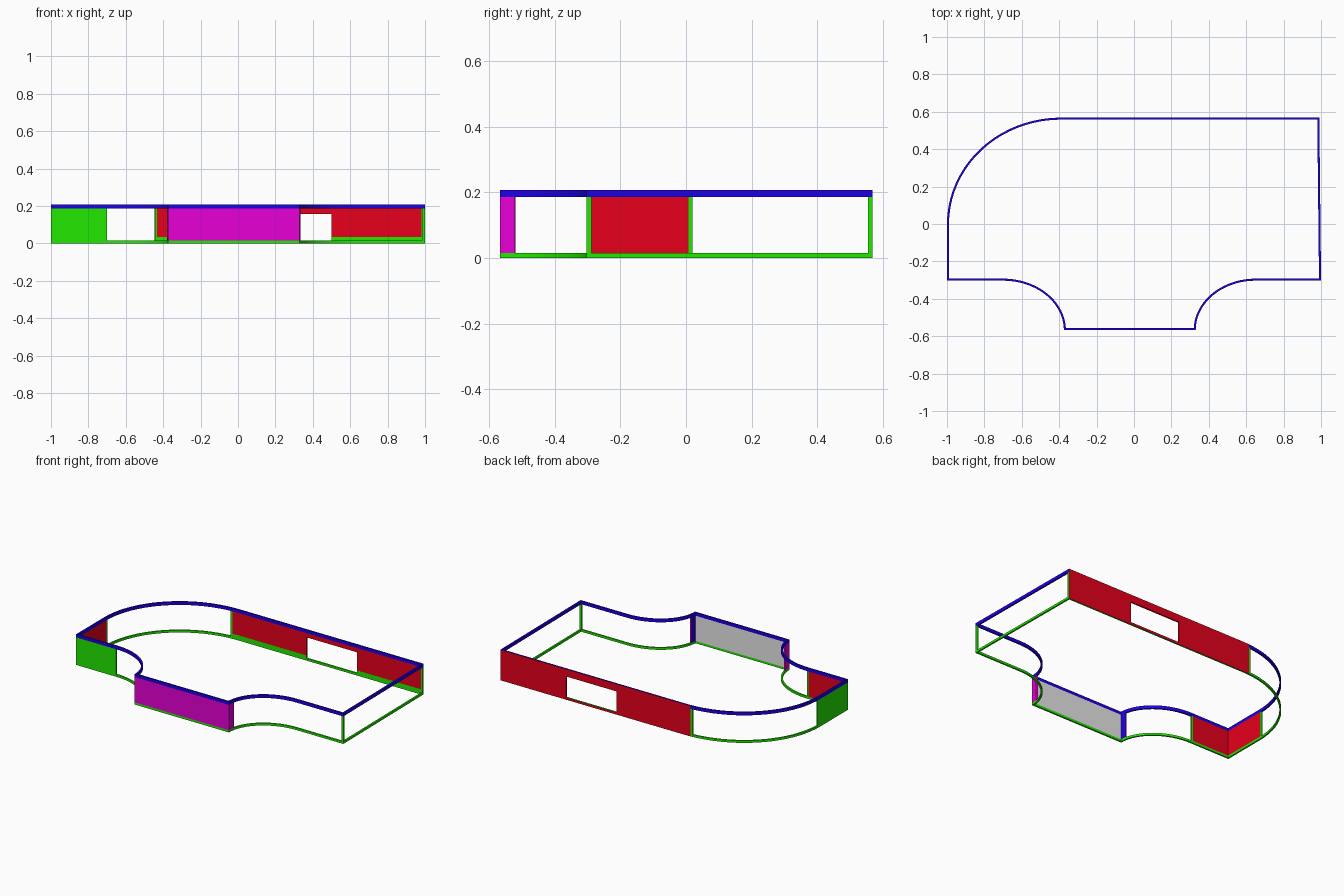
import bpy, bmesh, math
from mathutils import Vector

if "Cube" in bpy.data.objects:
    bpy.data.objects.remove(bpy.data.objects["Cube"])

# Colours
def mat(name, rgb):
    m = bpy.data.materials.new(name)
    m.diffuse_color = (*rgb, 1)
    m.use_nodes = True
    m.node_tree.nodes["Principled BSDF"].inputs["Base Color"].default_value = m.diffuse_color
    return m

BLUE = mat("blue", (0.012, 0.0, 0.8))
GREEN = mat("green", (0.016, 0.8, 0.0))
RED = mat("red", (0.8, 0.0, 0.012))
MAGENTA = mat("magenta", (0.8, 0.0, 0.67))
GREY = mat("grey", (0.8, 0.8, 0.8))

T = 0.011                              # wall thickness
Z_LOW, Z_SILL, Z_HEAD, Z_HIGH, Z_TOP = 0.015, 0.035, 0.157, 0.186, 0.207

# Plan outline, counter-clockwise, with named break points
pts, tag = [], {}

def add(x, y, name=None):
    if name:
        tag[name] = len(pts)
    pts.append(Vector((x, y)))

def arc(cx, cy, rx, ry, a0, a1, marks):
    """Quarter ellipse; marks maps extra angles (degrees) to names."""
    n = 20
    angles = {a0 + (a1 - a0) * i / n for i in range(n + 1)}
    angles = {a for a in angles if all(abs(a - m) > 1 for m in marks)} | set(marks)
    for a in sorted(angles, reverse=a1 < a0):
        r = math.radians(a)
        add(cx + rx * math.cos(r), cy + ry * math.sin(r), marks.get(a))

FY, MY, BY = -0.568, -0.303, 0.569
arc(0.65, FY, 0.32, MY - FY, 180, 90, {180: "front_r", 170: "return_r"})
add(0.985, MY, "post_fr0")
add(1.0, MY, "corner_fr")
add(1.0, MY + 0.014, "post_fr1")
add(0.991, BY - 0.014, "post_br0")
add(0.991, BY, "corner_br")
add(0.50, BY, "window_r")
add(0.12, BY, "window_l")
arc(-0.39, 0, 0.61, BY, 90, 180,
    {90: "arc_start", 94: "back_end", 95.2: "post_bl1", 178: "post_l0", 179.2: "post_l1"})
add(-1, MY, "corner_fl")
add(-0.712, MY, "post_f0")
arc(-0.70, FY, 0.325, MY - FY, 90, 0, {90: "post_f1", 10: "return_l", 0: "front_l"})

# Mitred inner outline
N = len(pts)
inner = []
for i, p in enumerate(pts):
    d0 = (p - pts[i - 1]).normalized()
    d1 = (pts[(i + 1) % N] - p).normalized()
    n0, n1 = Vector((-d0.y, d0.x)), Vector((-d1.y, d1.x))
    m = n0 + n1
    inner.append(p + m * (2 * T / m.length_squared))

def ribbon(name, start, end, z0, z1, outside, inside, edge=None):
    """Thin solid wall following the outline from start to end."""
    a, b = tag[start], tag[end]
    count = (b - a) % N
    idx = [(a + k) % N for k in range(count + 1)]
    bm = bmesh.new()
    rings = [[bm.verts.new((*p, z)) for p, z in
              ((pts[i], z0), (pts[i], z1), (inner[i], z1), (inner[i], z0))] for i in idx]
    slots = [outside, edge or outside, inside, edge or outside]
    for r, s in zip(rings, rings[1:]):
        for j in range(4):
            f = bm.faces.new((r[j], s[j], s[(j + 1) % 4], r[(j + 1) % 4]))
            f.material_index = j
    # end caps
    bm.faces.new(rings[0]).material_index = 1
    bm.faces.new(rings[-1][::-1]).material_index = 1
    bmesh.ops.recalc_face_normals(bm, faces=bm.faces)
    me = bpy.data.meshes.new(name)
    bm.to_mesh(me)
    bm.free()
    for m in slots:
        me.materials.append(m)
    me.shade_smooth()
    me.set_sharp_from_angle(angle=math.radians(30))
    ob = bpy.data.objects.new(name, me)
    bpy.context.collection.objects.link(ob)
    return ob

# Top and bottom bands; the back stretch is red on the outside
for name, z0, z1, col in (("top_band", Z_HIGH, Z_TOP, BLUE), ("bottom_band", 0, Z_LOW, GREEN)):
    ribbon(name, "back_end", "corner_br", z0, z1, col, col)
    ribbon(name + "_back", "corner_br", "back_end", z0, z1, RED, col, col)

# Front panel with short side returns
ribbon("front_panel", "front_l", "front_r", Z_LOW, Z_HIGH, MAGENTA, GREY)
ribbon("front_return_left", "return_l", "front_l", Z_LOW, Z_HIGH, MAGENTA, BLUE)
ribbon("front_return_right", "front_r", "return_r", Z_LOW, Z_HIGH, MAGENTA, BLUE)

# Left corner panel
ribbon("left_corner_panel", "post_l1", "post_f0", Z_LOW, Z_HIGH, GREEN, RED, GREEN)

# Back wall around its window, with a green skirting inside
for side, s, e in (("right", "corner_br", "window_r"), ("left", "window_l", "back_end")):
    ribbon("back_wall_" + side, s, e, Z_SILL, Z_HIGH, RED, RED)
    ribbon("back_skirting_" + side, s, e, Z_LOW, Z_SILL, RED, GREEN)
ribbon("back_window_header", "window_r", "window_l", Z_HEAD, Z_HIGH, RED, RED)

# Corner posts
for name, s, e in (("front_right_post", "post_fr0", "post_fr1"),
                   ("back_right_post", "post_br0", "corner_br"),
                   ("back_left_post", "back_end", "post_bl1"),
                   ("left_post", "post_l0", "post_l1"),
                   ("front_left_post", "post_f0", "post_f1")):
    ribbon(name, s, e, Z_LOW, Z_HIGH, GREEN, GREEN)
